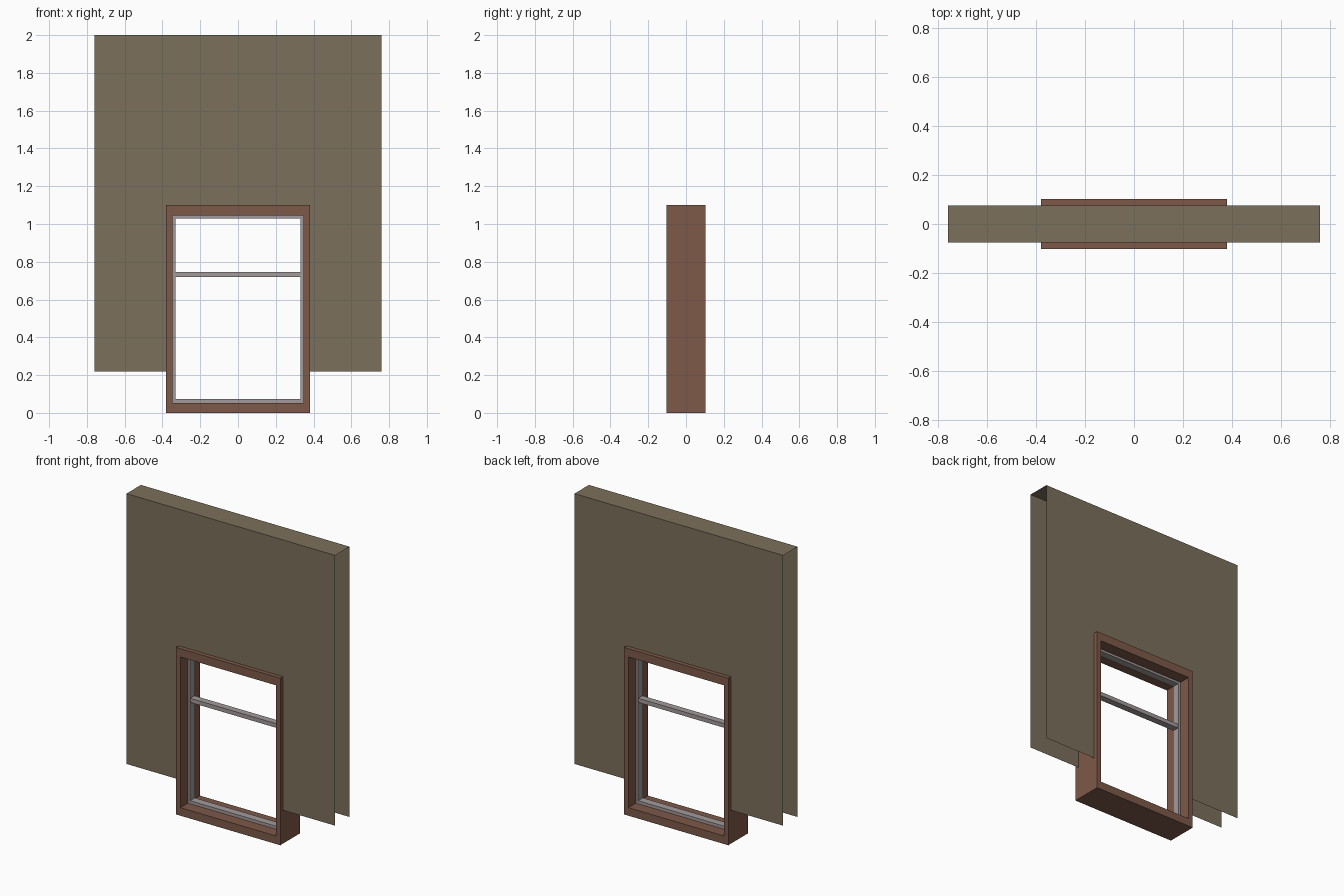
import bpy, bmesh

if "Cube" in bpy.data.objects:
    bpy.data.objects.remove(bpy.data.objects["Cube"])


def material(name, rgb):
    m = bpy.data.materials.new(name)
    m.diffuse_color = (*rgb, 1)
    m.use_nodes = True
    m.node_tree.nodes["Principled BSDF"].inputs["Base Color"].default_value = m.diffuse_color
    return m


wall_mat = material("olive_brown_wall", (0.200, 0.160, 0.105))
frame_mat = material("red_brown_wood", (0.210, 0.100, 0.067))
sash_mat = material("grey_sash", (0.370, 0.325, 0.325))


def finish(name, bm, mat):
    mesh = bpy.data.meshes.new(name)
    bm.to_mesh(mesh)
    bm.free()
    mesh.materials.append(mat)
    ob = bpy.data.objects.new(name, mesh)
    bpy.context.collection.objects.link(ob)
    return ob


def rect(x, z0, z1):
    return [(-x, z0), (x, z0), (x, z1), (-x, z1)]


def ring(name, outer, inner, depth, mat):
    """Rectangular frame, extruded from -depth to depth in y."""
    bm = bmesh.new()
    loops = [[bm.verts.new((x, y, z)) for x, z in r]
             for r, y in ((outer, -depth), (inner, -depth), (inner, depth), (outer, depth))]
    for k in range(4):
        a, b = loops[k], loops[(k + 1) % 4]
        for i in range(4):
            j = (i + 1) % 4
            bm.faces.new((a[i], a[j], b[j], b[i]))
    bmesh.ops.recalc_face_normals(bm, faces=bm.faces)
    return finish(name, bm, mat)


# Wall: two open sheets with a notch for the window, joined by a top strip
W, BOTTOM, TOP, D = 0.76, 0.22, 2.0, 0.075
HX, HZ = 0.38, 1.10
notched = [(-W, BOTTOM), (-HX, BOTTOM), (-HX, HZ), (HX, HZ),
           (HX, BOTTOM), (W, BOTTOM), (W, TOP), (-W, TOP)]
bm = bmesh.new()
front = [bm.verts.new((x, -D, z)) for x, z in notched]
back = [bm.verts.new((x, D, z)) for x, z in notched]
bm.faces.new(front)
bm.faces.new(back[::-1])
bm.faces.new((front[7], front[6], back[6], back[7]))
finish("wall", bm, wall_mat)

# Wooden window frame
ring("window_frame", rect(HX, 0, HZ), rect(0.348, 0.053, 1.045), 0.103, frame_mat)

# Inner sash
ring("window_sash", rect(0.348, 0.053, 1.045), rect(0.332, 0.073, 1.03), 0.025, sash_mat)

# Cross rail
bm = bmesh.new()
bmesh.ops.create_cube(bm, size=1)
bmesh.ops.scale(bm, vec=(0.664, 0.044, 0.027), verts=bm.verts)
bmesh.ops.translate(bm, vec=(0, 0, 0.733), verts=bm.verts)
finish("cross_rail", bm, sash_mat)
